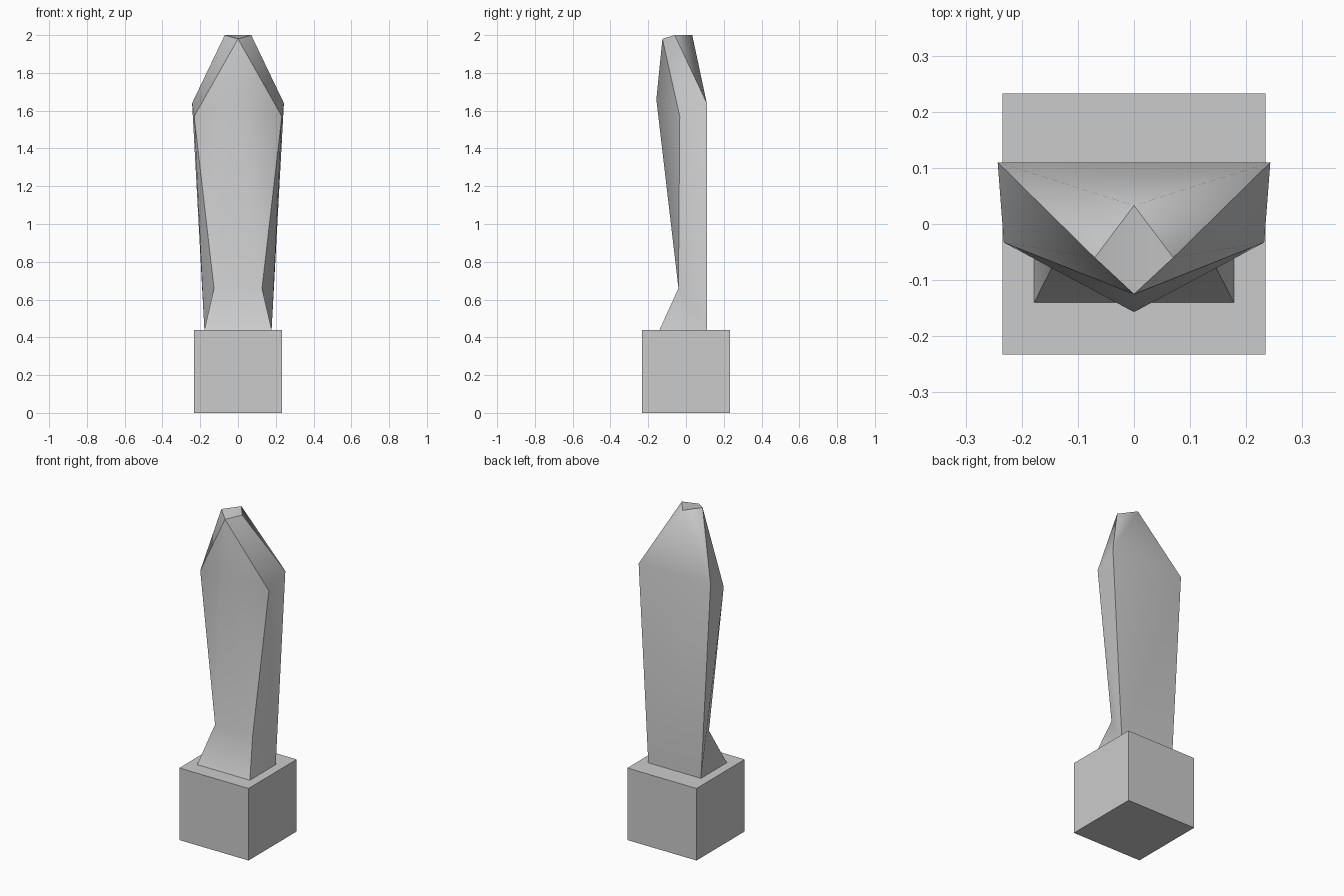
import bpy
import bmesh

cube = bpy.data.objects.get("Cube")
if cube:
    bpy.data.objects.remove(cube, do_unlink=True)

# One plain grey for everything
grey = bpy.data.materials.new("light_grey")
grey.use_nodes = True
colour = (0.6, 0.6, 0.6, 1)
grey.diffuse_color = colour
grey.node_tree.nodes["Principled BSDF"].inputs["Base Color"].default_value = colour


def add_object(name, bm):
    mesh = bpy.data.meshes.new(name)
    bm.to_mesh(mesh)
    bm.free()
    mesh.materials.append(grey)
    obj = bpy.data.objects.new(name, mesh)
    bpy.context.collection.objects.link(obj)
    return obj


# Square plinth
bm = bmesh.new()
bmesh.ops.create_cube(bm, size=1)
for v in bm.verts:
    v.co = (v.co.x * 0.468, v.co.y * 0.465, (v.co.z + 0.5) * 0.44)
add_object("plinth", bm)

# Corner points of the blade: centre line, and the left half to be mirrored
centre = {
    "ridge": (0, -0.157, 1.66),
    "tip": (0, -0.125, 1.98),
    "crown": (0, 0.033, 2.0),
}
half = {
    "foot": (0.178, -0.14, 0.44),
    "heel": (0.178, 0.11, 0.44),
    "waist": (0.127, -0.04, 0.66),
    "shoulder": (0.232, -0.033, 1.57),
    "back_shoulder": (0.243, 0.11, 1.64),
    "brow": (0.07, -0.06, 2.0),
}

# Panels of the blade; each is smooth inside and creased at its border
mirrored_panels = {
    "front": ["waist ridge shoulder", "shoulder ridge tip"],
    "side": ["foot waist heel", "waist shoulder heel",
             "shoulder back_shoulder heel",
             "shoulder brow back_shoulder", "shoulder tip brow"],
    "back": ["back_shoulder brow crown"],
    "top": ["tip crown brow"],
}
spanning_panels = {
    "front": ["foot -foot -waist waist", "waist -waist ridge"],
    "back": ["heel back_shoulder -back_shoulder -heel",
             "back_shoulder crown -back_shoulder"],
    "bottom": ["foot heel -heel -foot"],
}

bm = bmesh.new()
points = {name: bm.verts.new(co) for name, co in centre.items()}
for name, (x, y, z) in half.items():
    points[name] = bm.verts.new((x, y, z))
    points["-" + name] = bm.verts.new((-x, y, z))

panel_of = {}


def add_face(panel, names):
    panel_of[bm.faces.new([points[n] for n in names])] = panel


for panel, faces in mirrored_panels.items():
    for text in faces:
        names = text.split()
        add_face(panel, names)
        flipped = ["-" + n if n in half else n for n in reversed(names)]
        # The two sides are separate panels
        add_face("other_side" if panel == "side" else panel, flipped)
for panel, faces in spanning_panels.items():
    for text in faces:
        add_face(panel, text.split())

bmesh.ops.recalc_face_normals(bm, faces=bm.faces)
for face in bm.faces:
    face.smooth = True
for edge in bm.edges:
    edge.smooth = len({panel_of[f] for f in edge.link_faces}) == 1
add_object("faceted_blade", bm)
